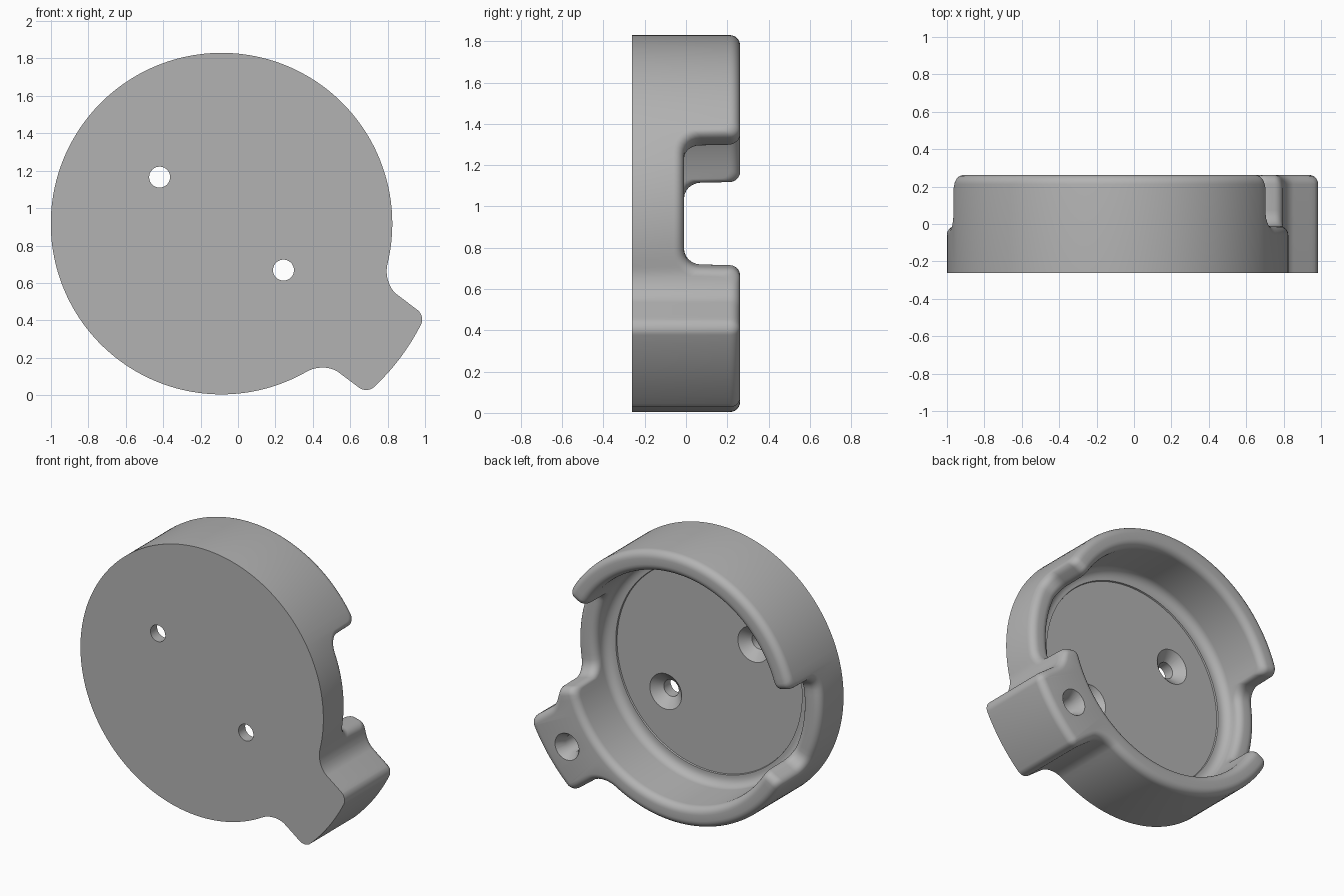
import bpy, bmesh
from math import sin, cos, pi, radians, degrees, hypot, sqrt

if "Cube" in bpy.data.objects:
    bpy.data.objects.remove(bpy.data.objects["Cube"])

CX, CZ = -0.088, 0.917                 # dish centre
R_OUT, R_IN = 0.913, 0.775             # wall radii
FRONT, TOP, FLOOR, NOTCH = -0.262, 0.262, -0.13, -0.01
EDGE, COVE, STEP = 0.05, 0.06, 0.01    # rounding sizes
TAB_ANGLE = radians(-36.9)
TAB_HALF, TAB_END = 0.26, 1.195
NOTCH_ANGLES = (radians(7), radians(187))
ARC_R, NOTCH_HALF, NOTCH_FILLET = 0.85, 0.85 * radians(21), 0.085
N = 6

grey = bpy.data.materials.new("plain grey")
grey.use_nodes = True
colour = (0.45, 0.45, 0.45, 1)
grey.diffuse_color = colour
grey.node_tree.nodes["Principled BSDF"].inputs["Base Color"].default_value = colour


def wrap(a):
    return (a + pi) % (2 * pi) - pi


def outline_distance(r, a):
    """Signed distance to the round dish blended with its tab."""
    side = abs(r * sin(a)) - TAB_HALF
    end = r - TAB_END
    c = 0.05
    tab = min(-c, max(side, end)) + hypot(max(side + c, 0), max(end + c, 0))
    if cos(a) < 0:
        return r - R_OUT
    disc, k = r - R_OUT, 0.1
    return max(k, min(disc, tab)) - hypot(max(k - disc, 0), max(k - tab, 0))


def outline_radius(angle, inset):
    a = wrap(angle - TAB_ANGLE)
    if abs(a) > 0.6:
        return R_OUT - inset
    lo, hi = 0.7, 1.3
    for _ in range(22):
        mid = (lo + hi) / 2
        if outline_distance(mid, a) < -inset:
            lo = mid
        else:
            hi = mid
    return lo


def make_columns():
    """List of (angle, rim height, notch side, corner rounding weight)."""
    cols = []
    steps = [radians(i * 2) for i in range(180)]
    steps += [TAB_ANGLE + s * radians(8 + i * 0.25) + 0.0003
              for s in (-1, 1) for i in range(60)]
    for a in steps:
        s = min(abs(wrap(a - c)) for c in NOTCH_ANGLES) * ARC_R
        if s < NOTCH_HALF - NOTCH_FILLET - 0.01:
            cols.append((a % (2 * pi), NOTCH, 0, 0))
        elif s > NOTCH_HALF + EDGE + 0.034:
            cols.append((a % (2 * pi), TOP, 0, 0))
    # Notch ends: concave foot, upright wall, convex top
    for c in NOTCH_ANGLES:
        for side in (-1, 1):
            for i in range(N + 1):
                t = i / N * pi / 2
                foot = NOTCH_HALF - NOTCH_FILLET * (1 - sin(t)) + i * 0.0002
                crest = NOTCH_HALF + 0.004 + EDGE * (1 - cos(t))
                cols.append(((c + side * foot / ARC_R) % (2 * pi),
                             NOTCH + NOTCH_FILLET * (1 - cos(t)), side, i / N))
                cols.append(((c + side * crest / ARC_R) % (2 * pi),
                             TOP - EDGE * (1 - sin(t)), side, 1))
    return sorted(cols)


def make_section(h):
    """Wall section: (kind, inset or radius, height, distance from wall face)."""
    arc = [i / N * pi / 2 for i in range(N + 1)]
    rows = [("out", 0, FRONT, 0)]
    for t in arc:
        d = EDGE * (1 - cos(t))
        rows.append(("out", d, h - EDGE * (1 - sin(t)), d))
    for t in reversed(arc):
        d = EDGE * (1 - cos(t))
        rows.append(("in", R_IN + d, h - EDGE * (1 - sin(t)), d))
    base = FLOOR + STEP
    for t in arc:
        rows.append(("in", R_IN - COVE * (1 - cos(t)), base + COVE * (1 - sin(t)), 0))
    rows.append(("in", R_IN - COVE - 0.015, base, 0))
    rows.append(("in", R_IN - COVE - 0.018, FLOOR, 0))
    return rows


def finish(bm, name):
    bmesh.ops.recalc_face_normals(bm, faces=bm.faces)
    mesh = bpy.data.meshes.new(name)
    bm.to_mesh(mesh)
    bm.free()
    obj = bpy.data.objects.new(name, mesh)
    bpy.context.collection.objects.link(obj)
    return obj


def loft(bm, rings):
    """Skin closed rings and cap both ends."""
    for a, b in zip(rings, rings[1:]):
        for i in range(len(a)):
            j = (i + 1) % len(a)
            bm.faces.new((a[i], a[j], b[j], b[i]))
    bm.faces.new(rings[0])
    bm.faces.new(rings[-1])


# Dish with tab and two rim notches
bm = bmesh.new()
strips = []
for angle, h, side, weight in make_columns():
    strip = []
    for kind, v, y, d in make_section(h):
        pull = 0.6 * weight * (EDGE - sqrt(max(0, EDGE ** 2 - (EDGE - d) ** 2)))
        a = angle + side * pull / ARC_R
        r = outline_radius(a, v) if kind == "out" else v
        strip.append(bm.verts.new((CX + r * cos(a), y, CZ + r * sin(a))))
    strips.append(strip)
loft(bm, [list(ring) for ring in zip(*strips)])
dish = finish(bm, "dish_holder")
dish.data.materials.append(grey)


# Countersunk screw holes
def cut_hole(along, profile):
    bm = bmesh.new()
    x, z = CX + along * cos(TAB_ANGLE), CZ + along * sin(TAB_ANGLE)
    rings = [[bm.verts.new((x + r * cos(2 * pi * i / 40), y, z + r * sin(2 * pi * i / 40)))
              for i in range(40)] for r, y in profile]
    loft(bm, rings)
    cutter = finish(bm, "hole_cutter")
    cutter.hide_render = True
    mod = dish.modifiers.new("hole", "BOOLEAN")
    mod.operation, mod.solver, mod.object = "DIFFERENCE", "EXACT", cutter
    bpy.context.view_layer.update()
    graph = bpy.context.evaluated_depsgraph_get()
    result = bpy.data.meshes.new_from_object(dish.evaluated_get(graph))
    dish.modifiers.clear()
    dish.data = result
    bpy.data.objects.remove(cutter)


for along in (-0.414, 0.414):
    cut_hole(along, [(0.056, -0.4), (0.056, -0.19), (0.12, FLOOR), (0.12, -0.06)])
cut_hole(1.0, [(0.055, -0.05), (0.055, 0.2), (0.09, TOP), (0.09, 0.35)])

bpy.ops.object.select_all(action="DESELECT")
dish.select_set(True)
bpy.context.view_layer.objects.active = dish
bpy.ops.object.shade_smooth_by_angle(angle=radians(35))
